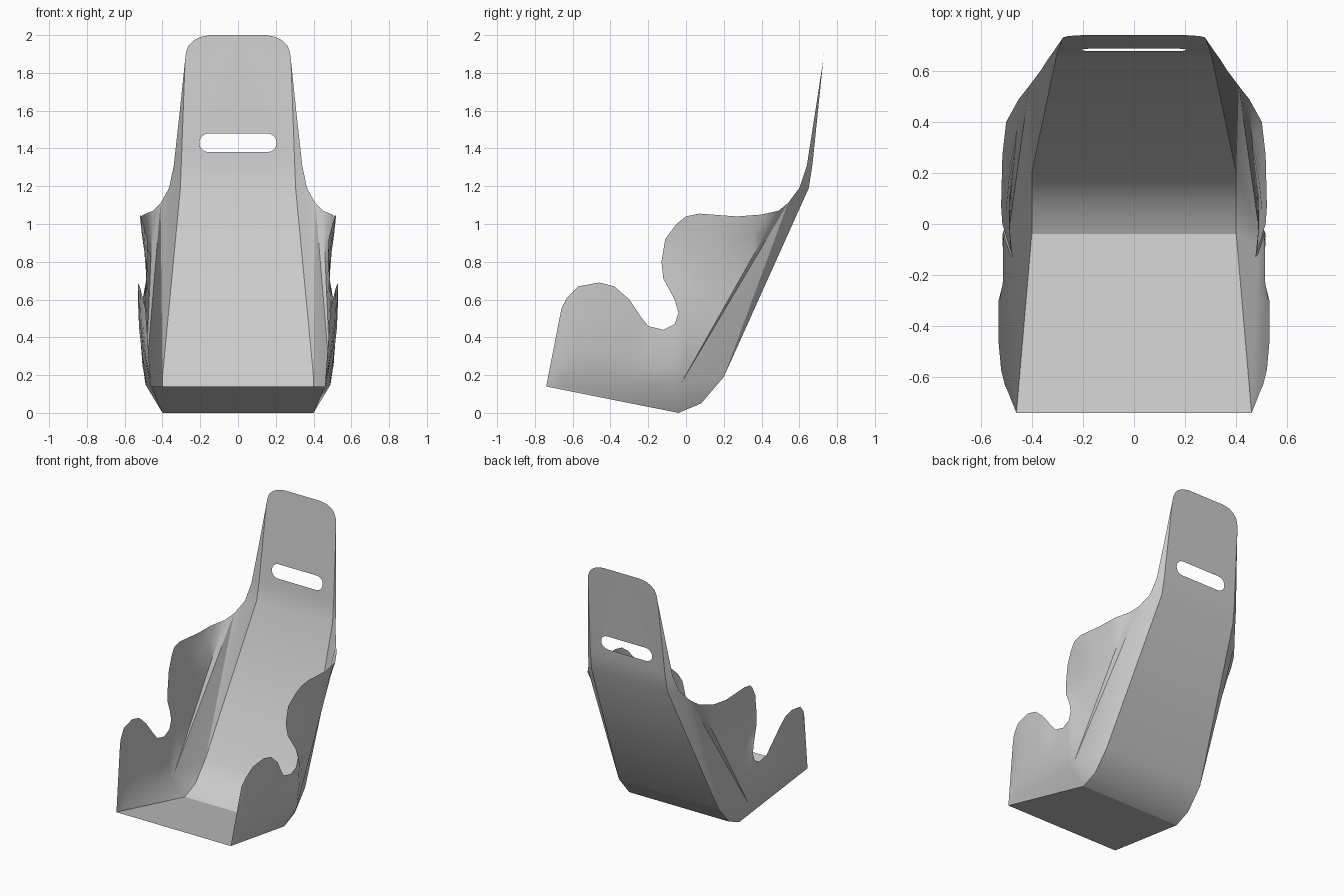
import bpy, bmesh, math
from mathutils import Vector

cube = bpy.data.objects.get("Cube")
if cube:
    bpy.data.objects.remove(cube, do_unlink=True)

grey = bpy.data.materials.new("shell_grey")
grey.use_nodes = True
colour = (0.6, 0.6, 0.6, 1)
grey.diffuse_color = colour
grey.node_tree.nodes["Principled BSDF"].inputs["Base Color"].default_value = colour

bm = bmesh.new()
cache = {}


def vert(p):
    key = tuple(round(c, 4) for c in p)
    if key not in cache:
        cache[key] = bm.verts.new(key)
    return cache[key]


def face(*points):
    verts = list(dict.fromkeys(vert(p) for p in points))
    if len(verts) > 2:
        bm.faces.new(verts)


def centre(p):
    return Vector((0, p.y, p.z))


def head_y(z):
    return 0.67 + 0.07 * (z - 1.32) / 0.68


def head(x, z):
    return Vector((x, head_y(z), z))


# Key corners of one half of the shell
front = Vector((0.46, -0.74, 0.14))
pan_back = Vector((0.40, -0.04, 0))
curve_mid = Vector((0.40, 0.08, 0.05))
back_low = Vector((0.40, 0.20, 0.19))
back_top = Vector((0.305, 0.65, 1.19))
hip = Vector((0.49, -0.03, 0.15))
fold_a = Vector((0.45, 0.49, 1.07))
fold_b = Vector((0.41, 0.54, 1.11))
shoulder = Vector((0.365, 0.60, 1.19))
neck = Vector((0.34, 0.64, 1.31))
neck_mid = Vector((0.308, 0.685, 1.6))
head_low, head_mid, head_side = head(0.30, 1.32), head(0.29, 1.6), head(0.28, 1.87)

# Pan, lower curve, backrest and neck: strips out from the centre line
spine = [front, pan_back, curve_mid, back_low, back_top, head_low]
for a, b in zip(spine, spine[1:]):
    face(centre(a), a, b, centre(b))

# Headrest half with a rounded belt slot
slot = [head(0.155 + 0.05 * math.cos(t), 1.43 + 0.05 * math.sin(t))
        for t in (math.pi / 2 - math.pi * i / 8 for i in range(9))]
corner = [head(x, z) for x, z in
          ((0.275, 1.91), (0.262, 1.945), (0.235, 1.972), (0.20, 1.99), (0.15, 2.0))]
face(centre(head_low), head_low, head_mid, head_side, *corner, head(0, 2.0),
     head(0, 1.48), *slot, head(0, 1.38))

# Turned edges beside the neck
face(back_top, shoulder, neck, head_low)
face(head_low, neck, neck_mid, head_mid)
face(head_mid, neck_mid, head_side)

# Wing rim: x, y, z, and position along the crease below (0-1 thigh, 1-2 torso)
rim = [
    (0.46, -0.74, 0.14, 0), (0.49, -0.66, 0.55, 0.12), (0.505, -0.63, 0.61, 0.17),
    (0.52, -0.57, 0.67, 0.25), (0.53, -0.46, 0.69, 0.4), (0.53, -0.38, 0.67, 0.5),
    (0.53, -0.30, 0.60, 0.6), (0.515, -0.24, 0.51, 0.68), (0.51, -0.20, 0.46, 0.74),
    (0.51, -0.12, 0.44, 0.84), (0.51, -0.06, 0.47, 0.93), (0.51, -0.04, 0.53, 1),
    (0.505, -0.06, 0.60, 1.15), (0.485, -0.12, 0.71, 1.3), (0.475, -0.13, 0.80, 1.4),
    (0.48, -0.11, 0.92, 1.5), (0.50, -0.05, 1.0, 1.6), (0.515, 0, 1.04, 1.66),
    (0.52, 0.07, 1.055, 1.73), (0.515, 0.27, 1.04, 1.84), (0.50, 0.40, 1.05, 1.93),
    (0.45, 0.49, 1.07, 2),
]
columns = []
for x, y, z, s in rim:
    top = Vector((x, y, z))
    base = front.lerp(hip, s) if s <= 1 else hip.lerp(fold_a, s - 1)
    column = []
    for t in (0, 0.33, 0.67, 1):
        p = base.lerp(top, t)
        p.x += 0.05 * t * (1 - t) * min(1, 4 * (top - base).length)
        column.append(p)
    columns.append(column)
for a, b in zip(columns, columns[1:]):
    for i in range(3):
        face(a[i], b[i], b[i + 1], a[i + 1])

# Facets joining the wing to the pan and backrest
thigh = [c[0] for c, r in zip(columns, rim) if r[3] <= 1]
torso = [c[0] for c, r in zip(columns, rim) if r[3] >= 1]
face(*thigh, pan_back)
face(pan_back, hip, curve_mid)
face(curve_mid, hip, back_low)
face(*torso, fold_b)
face(hip, fold_b, back_low)
face(back_low, fold_b, shoulder)
face(back_low, shoulder, back_top)

bmesh.ops.recalc_face_normals(bm, faces=bm.faces)
mesh = bpy.data.meshes.new("seat_shell")
bm.to_mesh(mesh)
bm.free()
mesh.materials.append(grey)
seat = bpy.data.objects.new("seat_shell", mesh)
bpy.context.collection.objects.link(seat)

bpy.ops.object.select_all(action="DESELECT")
seat.select_set(True)
bpy.context.view_layer.objects.active = seat
bpy.ops.object.shade_smooth_by_angle(angle=math.radians(30))

# Mirror the half shell
mirror = seat.modifiers.new("mirror", "MIRROR")
mirror.use_clip = True
mirror.merge_threshold = 0.001
